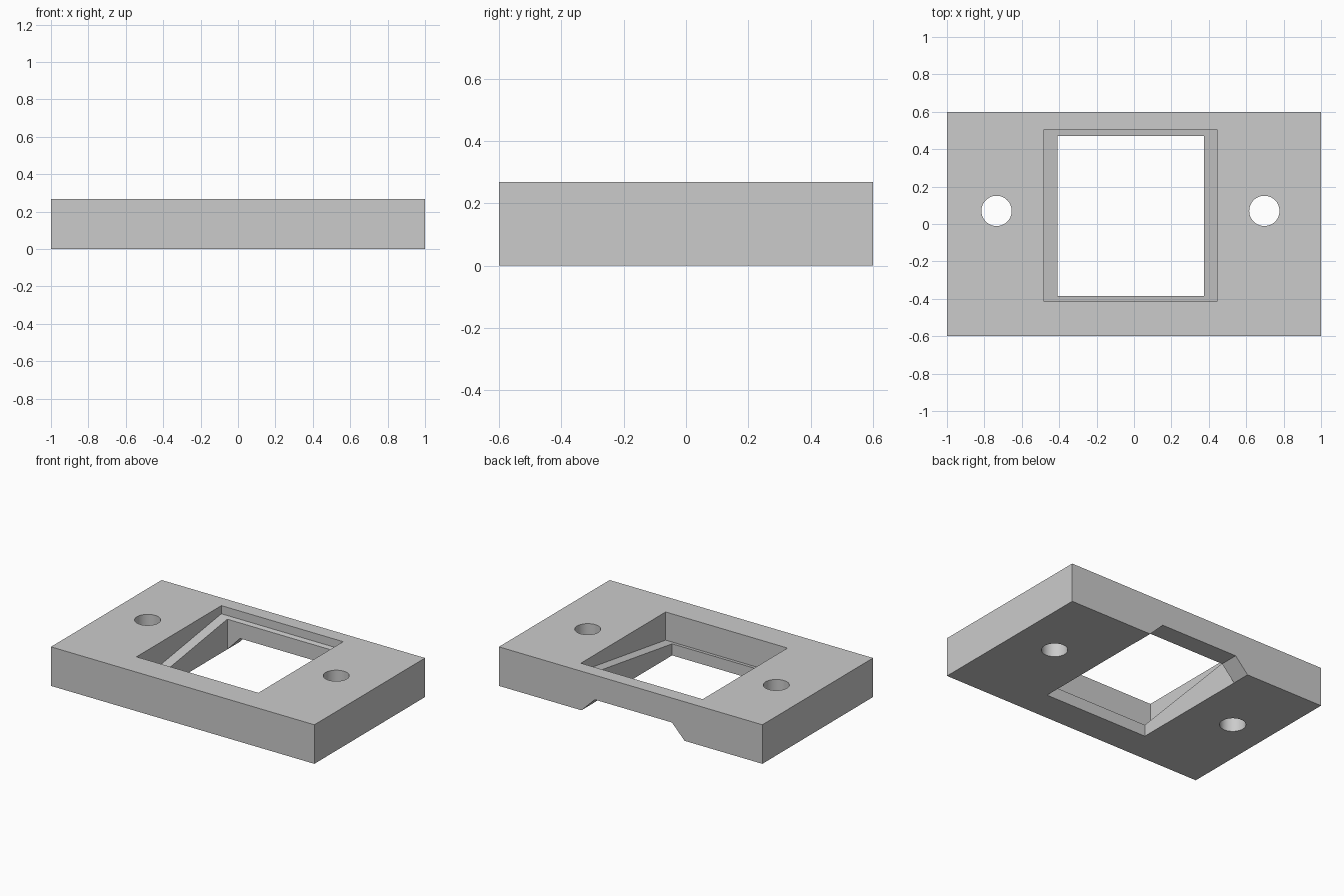
import bpy
import bmesh
from mathutils import Vector

if "Cube" in bpy.data.objects:
    bpy.data.objects.remove(bpy.data.objects["Cube"], do_unlink=True)

HEIGHT = 0.268

grey = bpy.data.materials.new("plain_grey")
grey.use_nodes = True
colour = (0.6, 0.6, 0.6, 1)
grey.diffuse_color = colour
grey.node_tree.nodes["Principled BSDF"].inputs["Base Color"].default_value = colour


def prism(name, points, sweep):
    """Extrude a closed profile of 3D points along the sweep vector."""
    bm = bmesh.new()
    face = bm.faces.new([bm.verts.new(p) for p in points])
    result = bmesh.ops.extrude_face_region(bm, geom=[face])
    moved = [g for g in result["geom"] if isinstance(g, bmesh.types.BMVert)]
    bmesh.ops.translate(bm, verts=moved, vec=Vector(sweep))
    bmesh.ops.recalc_face_normals(bm, faces=bm.faces)
    mesh = bpy.data.meshes.new(name)
    bm.to_mesh(mesh)
    bm.free()
    obj = bpy.data.objects.new(name, mesh)
    bpy.context.collection.objects.link(obj)
    return obj


def box(name, x0, x1, y0, y1, z0, z1):
    return prism(name, [(x0, y0, z0), (x1, y0, z0), (x1, y1, z0), (x0, y1, z0)],
                 (0, 0, z1 - z0))


def cut(target, cutter):
    """Subtract the cutter from the target, then drop the cutter."""
    mod = target.modifiers.new("cut", "BOOLEAN")
    mod.operation = "DIFFERENCE"
    mod.solver = "EXACT"
    mod.object = cutter
    bpy.context.view_layer.objects.active = target
    bpy.ops.object.modifier_apply(modifier=mod.name)
    bpy.data.objects.remove(cutter, do_unlink=True)


# Mounting block
block = box("mounting_block", -1, 1, -0.6, 0.6, 0, HEIGHT)
block.data.materials.append(grey)

# Upper recess with a floor that slopes down toward the front
recess = [(-0.48, -0.415, 0.075), (-0.48, 0.505, 0.212),
          (-0.48, 0.505, 0.4), (-0.48, -0.415, 0.4)]
cut(block, prism("recess_cutter", recess, (0.925, 0, 0)))

# Rectangular window through the block
cut(block, box("window_cutter", -0.41, 0.375, -0.385, 0.47, -0.1, 0.4))

# Tapered notch under the back wall
notch = [(-0.505, 0.4, -0.1), (0.475, 0.4, -0.1),
         (0.272, 0.4, 0.1), (-0.314, 0.4, 0.1)]
cut(block, prism("notch_cutter", notch, (0, 0.4, 0)))

# Screw holes
for x in (-0.735, 0.697):
    bpy.ops.mesh.primitive_cylinder_add(vertices=48, radius=0.081, depth=1,
                                        location=(x, 0.07, 0))
    cut(block, bpy.context.object)

bpy.ops.object.select_all(action="DESELECT")
block.select_set(True)
bpy.context.view_layer.objects.active = block
bpy.ops.object.shade_smooth_by_angle()
